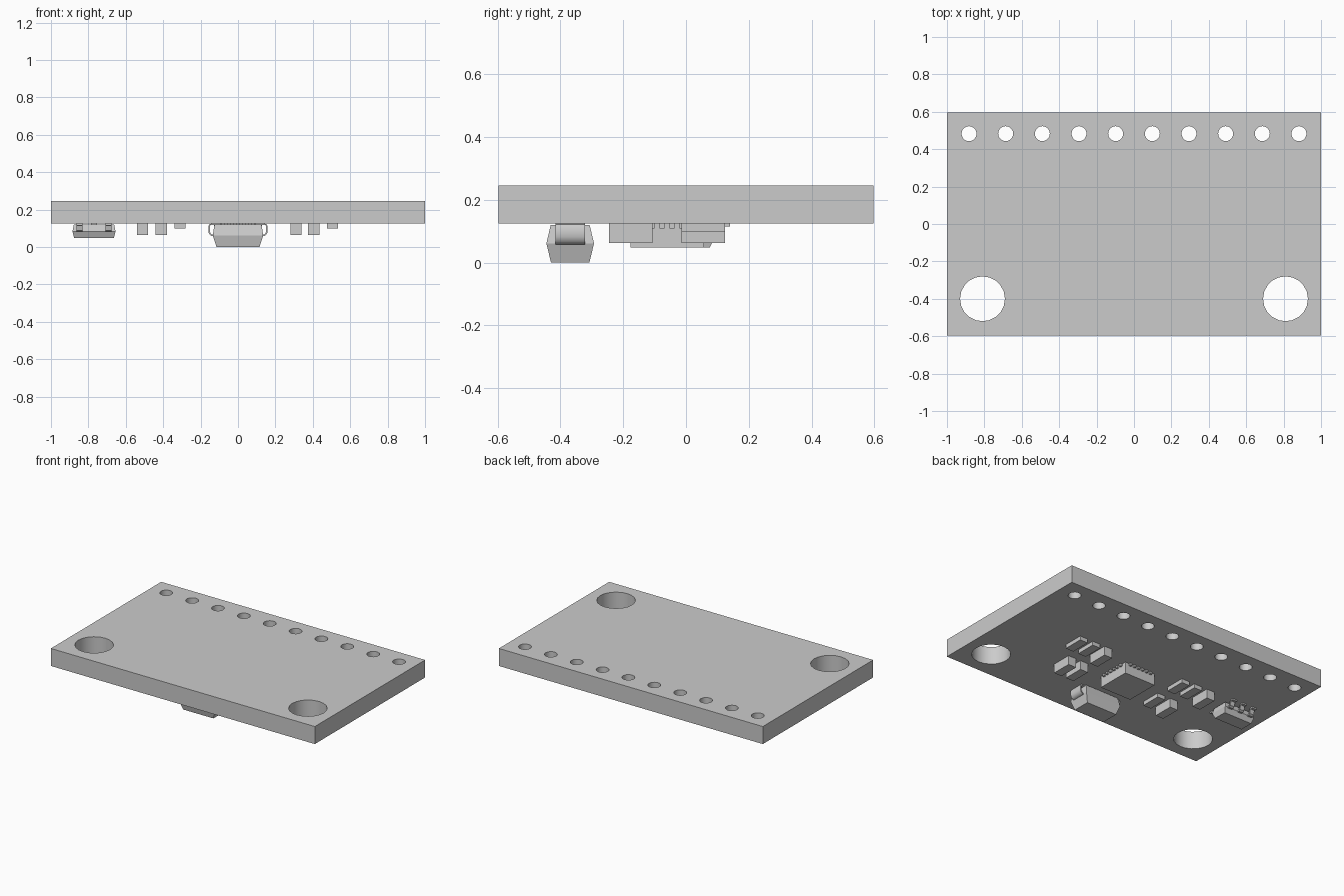
import bpy, bmesh
from math import cos, sin, tau, radians
from mathutils import Vector

cube = bpy.data.objects.get("Cube")
if cube:
    bpy.data.objects.remove(cube, do_unlink=True)

grey = bpy.data.materials.new("plain grey")
grey.use_nodes = True
grey.diffuse_color = (0.6, 0.6, 0.6, 1)
grey.node_tree.nodes["Principled BSDF"].inputs["Base Color"].default_value = (0.6, 0.6, 0.6, 1)

BOTTOM, TOP = 0.127, 0.247   # board faces; the parts hang from BOTTOM


def finish(bm, name, smooth=False):
    bmesh.ops.recalc_face_normals(bm, faces=bm.faces)
    mesh = bpy.data.meshes.new(name)
    bm.to_mesh(mesh)
    bm.free()
    mesh.materials.append(grey)
    obj = bpy.data.objects.new(name, mesh)
    bpy.context.collection.objects.link(obj)
    if smooth:
        bpy.ops.object.select_all(action="DESELECT")
        obj.select_set(True)
        bpy.context.view_layer.objects.active = obj
        bpy.ops.object.shade_smooth_by_angle(angle=radians(35))
    return obj


def add_stack(bm, cx, cy, sections):
    """Rectangular sections (z, half width, half depth) joined and capped."""
    rings = [[bm.verts.new((cx + sx * hx, cy + sy * hy, z))
              for sx, sy in ((-1, -1), (1, -1), (1, 1), (-1, 1))]
             for z, hx, hy in sections]
    for a, b in zip(rings, rings[1:]):
        for i in range(4):
            j = (i + 1) % 4
            bm.faces.new((a[i], a[j], b[j], b[i]))
    bm.faces.new(rings[0])
    bm.faces.new(rings[-1])


def add_strip(bm, path, centre, outward, width, thick):
    """Bent metal lead: path of (distance outward, z), swept across its width."""
    out = Vector(outward).to_3d()
    side = Vector((-out.y, out.x, 0)) * width / 2
    base = Vector((*centre, 0))
    pts = [Vector(p) for p in path]
    rings = []
    for i, p in enumerate(pts):
        t = (pts[min(i + 1, len(pts) - 1)] - pts[max(i - 1, 0)]).normalized()
        n = Vector((-t.y, t.x)) * thick / 2
        ring = []
        for s, q in ((-1, p - n), (1, p - n), (1, p + n), (-1, p + n)):
            ring.append(bm.verts.new(base + out * q.x + Vector((0, 0, q.y)) + side * s))
        rings.append(ring)
    for a, b in zip(rings, rings[1:]):
        for i in range(4):
            j = (i + 1) % 4
            bm.faces.new((a[i], a[j], b[j], b[i]))
    bm.faces.new(rings[0])
    bm.faces.new(rings[-1])


# Board: outline and holes filled flat, then extruded
bm = bmesh.new()


def add_loop(points):
    vs = [bm.verts.new((x, y, BOTTOM)) for x, y in points]
    for a, b in zip(vs, vs[1:] + vs[:1]):
        bm.edges.new((a, b))


def circle(cx, cy, r, n):
    return [(cx + r * cos(tau * i / n), cy + r * sin(tau * i / n)) for i in range(n)]


add_loop([(-1, -0.597), (1, -0.597), (1, 0.597), (-1, 0.597)])
for i in range(10):
    add_loop(circle(-0.882 + 0.196 * i, 0.483, 0.04, 20))
for x in (-0.81, 0.81):
    add_loop(circle(x, -0.4, 0.12, 20))
bmesh.ops.triangle_fill(bm, edges=bm.edges[:], use_beauty=True, use_dissolve=False)
res = bmesh.ops.extrude_face_region(bm, geom=bm.faces[:], use_keep_orig=True)
bmesh.ops.translate(bm, vec=(0, 0, TOP - BOTTOM),
                    verts=[v for v in res["geom"] if isinstance(v, bmesh.types.BMVert)])
finish(bm, "board", smooth=True)

# Small chip parts: (x, y, underside height)
TALL, LOW = 0.065, 0.1
FRONT, BACK = -0.176, 0.055
chips = [(0.505, BACK, LOW), (0.405, BACK, LOW), (0.31, BACK, TALL),
         (0.405, FRONT, TALL), (0.31, FRONT, TALL),
         (-0.31, BACK, LOW), (-0.41, BACK, LOW), (-0.51, BACK, TALL),
         (-0.31, FRONT, LOW), (-0.41, FRONT, TALL)]
for x, y, z in chips:
    bm = bmesh.new()
    add_stack(bm, x, y, [(z, 0.03, 0.069), (BOTTOM, 0.03, 0.069)])
    finish(bm, "tall_chip" if z == TALL else "low_chip")

# Square chip in the middle with short pins on every side
CX, CY, HX, HY = 0, -0.06, 0.117, 0.117
bm = bmesh.new()
add_stack(bm, CX, CY, [(0.05, HX, HY), (BOTTOM, HX, HY)])
finish(bm, "main_chip")
bm = bmesh.new()
for i in range(6):
    d = (i - 2.5) * 0.032
    for s in (-1, 1):
        add_stack(bm, CX + d, CY + s * HY, [(0.111, 0.008, 0.012), (BOTTOM, 0.008, 0.012)])
        add_stack(bm, CX + s * HX, CY + d, [(0.111, 0.012, 0.008), (BOTTOM, 0.012, 0.008)])
finish(bm, "main_chip_pins")

# Five-lead chip: two leads in front, three behind
RX, RY = -0.77, 0.03
bm = bmesh.new()
add_stack(bm, RX, RY, [(0.05, 0.106, 0.046), (0.086, 0.115, 0.062), (0.121, 0.108, 0.054)])
finish(bm, "regulator_body")
bm = bmesh.new()
lead = [(0.05, 0.086), (0.072, 0.086), (0.08, 0.092), (0.086, 0.116), (0.092, 0.122), (0.11, 0.122)]
for x, s in ((-0.078, -1), (0.078, -1), (-0.078, 1), (0, 1), (0.078, 1)):
    add_strip(bm, lead, (RX + x, RY), (0, s), 0.032, 0.01)
finish(bm, "regulator_leads")

# Large block at the front with a folded lead at each end
bm = bmesh.new()
add_stack(bm, 0, -0.369, [(0.002, 0.115, 0.061), (0.063, 0.135, 0.076), (0.122, 0.126, 0.062)])
finish(bm, "capacitor_body")
bm = bmesh.new()
fold = [(0.125, 0.063), (0.14, 0.064), (0.15, 0.072), (0.155, 0.085), (0.155, 0.112),
        (0.15, 0.121), (0.14, 0.124), (0.09, 0.124)]
for s in (-1, 1):
    add_strip(bm, fold, (0, -0.369), (s, 0), 0.094, 0.008)
finish(bm, "capacitor_leads", smooth=True)

# Settle the model on the ground
bpy.context.view_layer.update()
low = min((o.matrix_world @ v.co).z for o in bpy.data.objects if o.type == "MESH" for v in o.data.vertices)
for o in bpy.data.objects:
    if o.type == "MESH":
        o.location.z -= low
